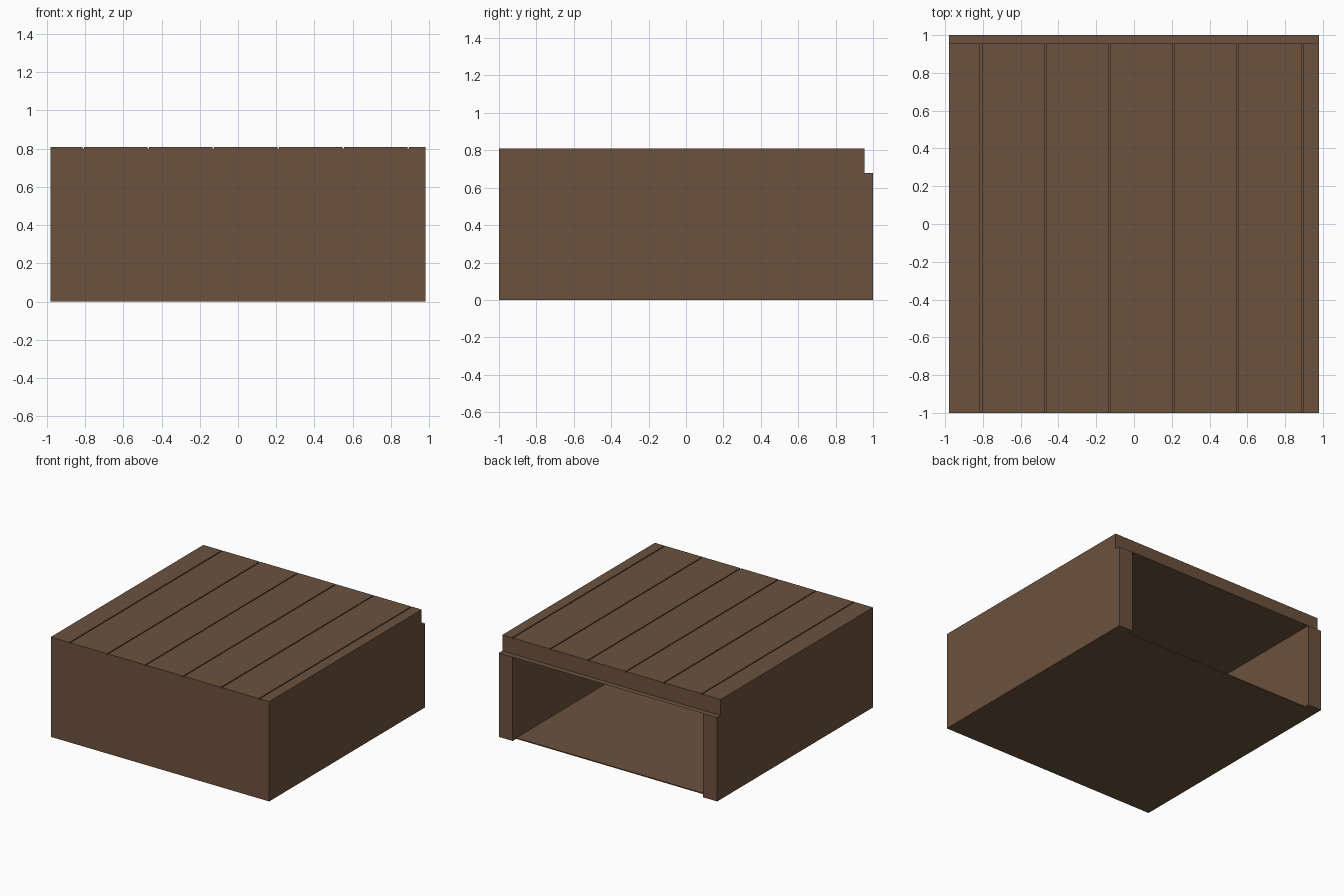
import bpy

default = bpy.data.objects.get("Cube")
if default:
    bpy.data.objects.remove(default, do_unlink=True)

# Overall dimensions
HALF_X, FRONT, BACK, TOP = 0.98, -1.0, 1.0, 0.81
LID_UNDERSIDE = 0.68
LID_BACK = 0.955
INNER_X = 0.855
FLOOR = 0.008
FRONT_WALL = 0.13
GROOVE = 0.008

brown = bpy.data.materials.new("brown wood")
brown.use_nodes = True
brown.diffuse_color = (0.15, 0.084, 0.048, 1)
brown.node_tree.nodes["Principled BSDF"].inputs["Base Color"].default_value = brown.diffuse_color


def box(name, x, y, z):
    """Box spanning the given (low, high) range on each axis."""
    bpy.ops.mesh.primitive_cube_add(size=1)
    ob = bpy.context.object
    ob.name = name
    ob.location = [sum(r) / 2 for r in (x, y, z)]
    ob.scale = [r[1] - r[0] for r in (x, y, z)]
    bpy.ops.object.transform_apply(location=True, rotation=False, scale=True)
    ob.data.materials.append(brown)
    return ob


def cut(target, name, x, y, z):
    """Subtract a box from the target."""
    cutter = box(name, x, y, z)
    cutter.hide_render = True
    mod = target.modifiers.new(name, "BOOLEAN")
    mod.operation = "DIFFERENCE"
    mod.solver = "EXACT"
    mod.object = cutter
    bpy.context.view_layer.objects.active = target
    bpy.ops.object.modifier_apply(modifier=mod.name)
    bpy.data.objects.remove(cutter, do_unlink=True)


# Solid block that becomes the open-backed case
case = box("wooden_case", (-HALF_X, HALF_X), (FRONT, BACK), (0, TOP))

# Hollow interior, open at the back
cut(case, "cavity", (-INNER_X, INNER_X), (FRONT + FRONT_WALL, BACK + 0.1),
    (FLOOR, LID_UNDERSIDE))

# Lid stops short of the side walls at the back, and so does the floor
cut(case, "lid_step", (-1.1, 1.1), (LID_BACK, BACK + 0.1), (LID_UNDERSIDE, TOP + 0.1))
cut(case, "floor_step", (-INNER_X, INNER_X), (LID_BACK, BACK + 0.1), (-0.1, FLOOR + 0.1))

# Plank seams along the lid
for i in range(6):
    seam = -0.81 + 0.34 * i
    cut(case, "seam", (seam - GROOVE / 2, seam + GROOVE / 2),
        (FRONT - 0.1, BACK + 0.1), (TOP - GROOVE, TOP + 0.1))
